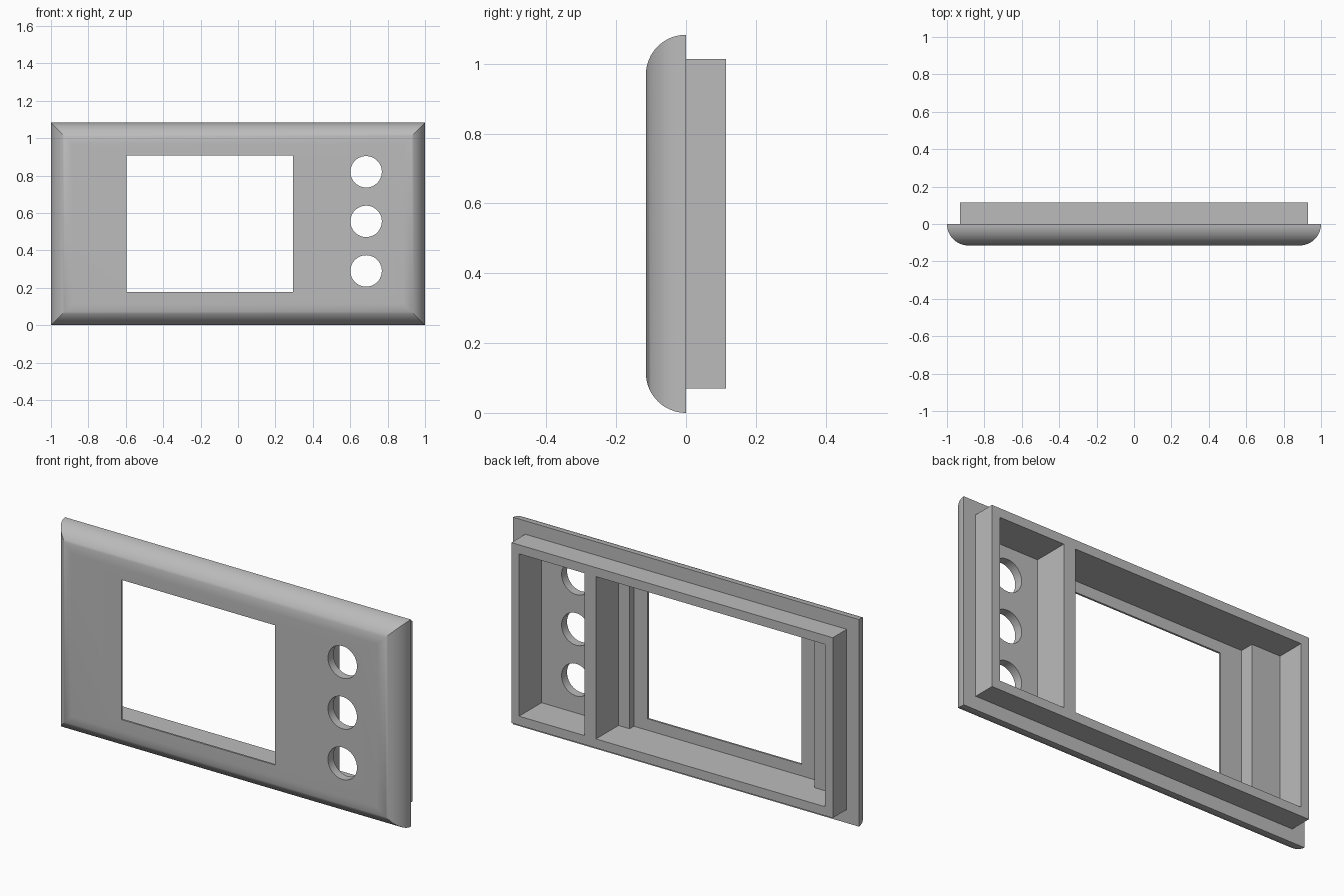
import bpy, bmesh, math

cube = bpy.data.objects.get("Cube")
if cube:
    bpy.data.objects.remove(cube, do_unlink=True)

HEIGHT = 1.083
ROUND = 0.115      # edge radius, also the depth of each half

grey = bpy.data.materials.new("Plain grey")
grey.use_nodes = True
colour = (0.5, 0.5, 0.5, 1)
grey.diffuse_color = colour
grey.node_tree.nodes["Principled BSDF"].inputs["Base Color"].default_value = colour


def make_object(name, bm):
    bmesh.ops.recalc_face_normals(bm, faces=bm.faces)
    mesh = bpy.data.meshes.new(name)
    bm.to_mesh(mesh)
    bm.free()
    mesh.materials.append(grey)
    obj = bpy.data.objects.new(name, mesh)
    bpy.context.collection.objects.link(obj)
    return obj


def prism(name, outline, offset):
    """Extrude a closed outline of 3D points by an offset vector."""
    bm = bmesh.new()
    face = bm.faces.new([bm.verts.new(p) for p in outline])
    new = bmesh.ops.extrude_face_region(bm, geom=[face])["geom"]
    bmesh.ops.translate(bm, vec=offset,
                        verts=[v for v in new if isinstance(v, bmesh.types.BMVert)])
    return make_object(name, bm)


def upright_prism(name, plan, z0, z1):
    return prism(name, [(x, y, z0) for x, y in plan], (0, 0, z1 - z0))


# Faceplate with mitred round edges and a narrower rear frame: stacked rectangles
rings = [(0.07, ROUND), (0.07, 0)]         # (inset from outline, y)
steps = 16
for i in range(steps + 1):
    a = math.pi / 2 * i / steps
    rings.append((ROUND * (1 - math.cos(a)), -ROUND * math.sin(a)))

bm = bmesh.new()
loops = []
for inset, y in rings:
    x, z0, z1 = 1 - inset, inset, HEIGHT - inset
    loops.append([bm.verts.new(p) for p in
                  ((-x, y, z0), (x, y, z0), (x, y, z1), (-x, y, z1))])
for a, b in zip(loops, loops[1:]):
    for i in range(4):
        j = (i + 1) % 4
        bm.faces.new((a[i], a[j], b[j], b[i]))
bm.faces.new(loops[0])
bm.faces.new(loops[-1])
faceplate = make_object("faceplate", bm)

# Rear pockets: stepped display recess and plain button recess
low, high, back = 0.117, HEIGHT - 0.117, 0.2
display = [(-0.885, back), (-0.885, -0.032), (-0.72, -0.032), (-0.72, -0.105),
           (0.375, -0.105), (0.375, -0.07), (0.44, -0.07), (0.44, back)]
buttons = [(0.508, back), (0.508, -0.07), (0.885, -0.07), (0.885, back)]
window = [(-0.595, -back), (0.295, -back), (0.295, 0), (-0.595, 0)]
cutters = [upright_prism("display_recess_cutter", display, low, high),
           upright_prism("button_recess_cutter", buttons, low, high),
           upright_prism("window_cutter", window, 0.177, 0.908)]

# Three round button holes
for n in range(3):
    z = 0.29 + n * 0.265
    circle = [(0.685 + 0.084 * math.cos(math.tau * k / 48), -back,
               z + 0.084 * math.sin(math.tau * k / 48)) for k in range(48)]
    cutters.append(prism("button_hole_cutter", circle, (0, back, 0)))

# Cut the openings
bpy.ops.object.select_all(action='DESELECT')
faceplate.select_set(True)
bpy.context.view_layer.objects.active = faceplate
for cutter in cutters:
    cutter.hide_render = True
    mod = faceplate.modifiers.new("Cut", 'BOOLEAN')
    mod.operation = 'DIFFERENCE'
    mod.solver = 'EXACT'
    mod.object = cutter
    bpy.ops.object.modifier_apply(modifier=mod.name)
    bpy.data.objects.remove(cutter, do_unlink=True)

bpy.ops.object.shade_smooth_by_angle(angle=math.radians(30))
